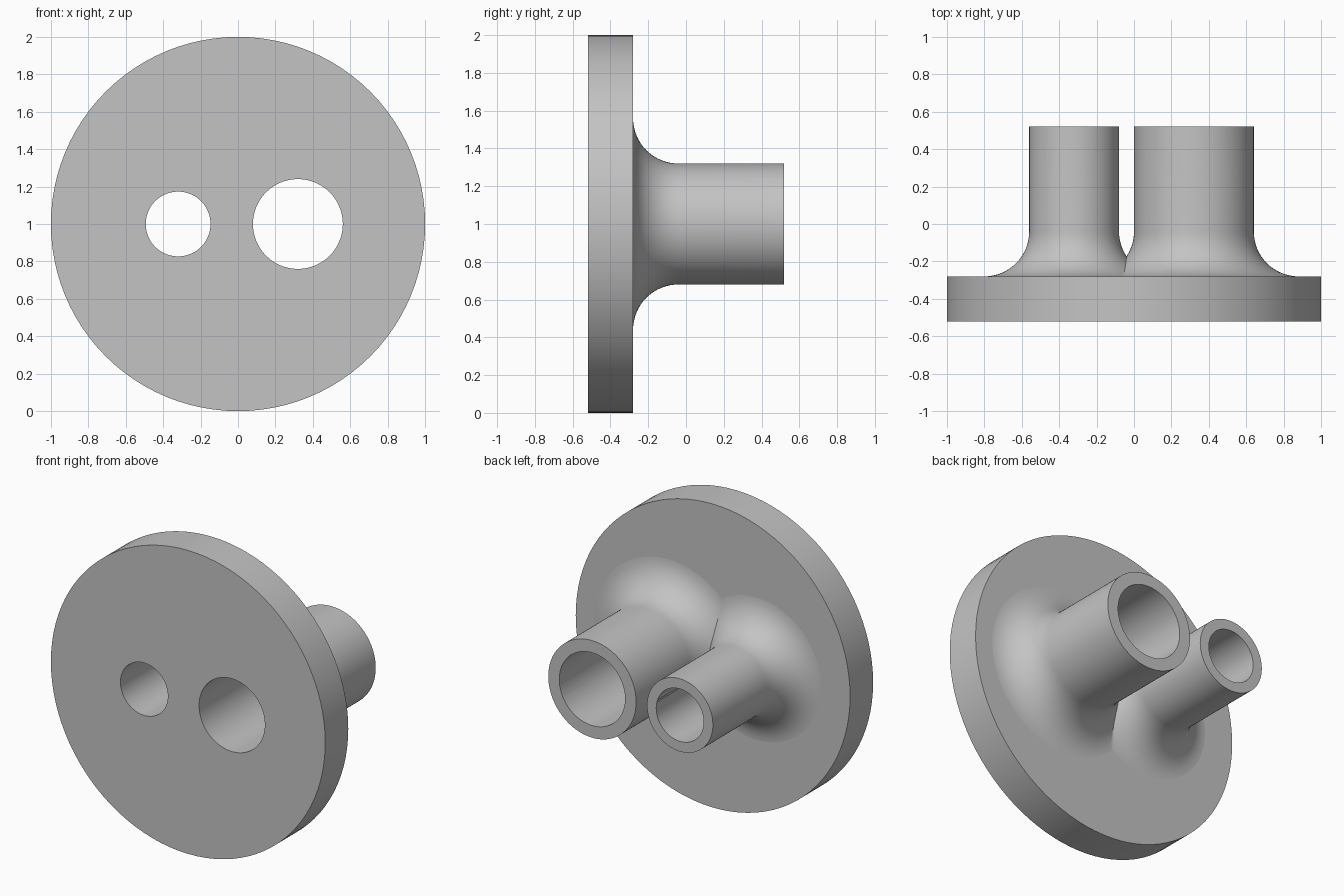
import bpy, bmesh, math
from mathutils import Vector

cube = bpy.data.objects.get("Cube")
if cube:
    bpy.data.objects.remove(cube, do_unlink=True)

BACK, FLANGE_TOP, FRONT = 0.52, -0.28, -0.52
FILLET = 0.24
SEGMENTS = 96

grey = bpy.data.materials.new("plain grey")
grey.use_nodes = True
colour = (0.55, 0.55, 0.55, 1)
grey.diffuse_color = colour
grey.node_tree.nodes["Principled BSDF"].inputs["Base Color"].default_value = colour


def lathe(name, x, profile):
    """Spin a (radius, y) profile around the y axis through (x, 0, 1)."""
    bm = bmesh.new()
    verts = [bm.verts.new((x + r, y, 1)) for r, y in profile]
    edges = [bm.edges.new(pair) for pair in zip(verts, verts[1:])]
    bmesh.ops.spin(bm, geom=verts + edges, cent=(x, 0, 1), axis=(0, 1, 0),
                   angle=math.tau, steps=SEGMENTS, use_duplicate=False)
    bmesh.ops.remove_doubles(bm, verts=bm.verts, dist=1e-5)
    bmesh.ops.recalc_face_normals(bm, faces=bm.faces)
    mesh = bpy.data.meshes.new(name)
    bm.to_mesh(mesh)
    bm.free()
    mesh.materials.append(grey)
    obj = bpy.data.objects.new(name, mesh)
    bpy.context.collection.objects.link(obj)
    return obj


def rod(name, x, radius, y0, y1):
    return lathe(name, x, [(0, y0), (radius, y0), (radius, y1), (0, y1)])


def filleted_tube(name, x, radius):
    """Solid tube body that flares into the flange with a quarter-round."""
    flare = []
    for i in range(17):
        a = math.pi / 2 * i / 16
        flare.append((radius + FILLET * (1 - math.cos(a)),
                      FLANGE_TOP + FILLET * (1 - math.sin(a))))
    flare[-1] = (radius + FILLET, FLANGE_TOP - 0.001)
    rim = radius + FILLET
    return lathe(name, x, [(0, BACK), (radius, BACK)] + flare
                 + [(rim, -0.4), (0, -0.4)])


def combine(target, tool, operation):
    tool.hide_render = True
    mod = target.modifiers.new(operation.title(), 'BOOLEAN')
    mod.operation, mod.solver, mod.object = operation, 'EXACT', tool
    bpy.context.view_layer.objects.active = target
    bpy.ops.object.modifier_apply(modifier=mod.name)
    bpy.data.objects.remove(tool, do_unlink=True)


# Round flange joined with both tubes, then bored through
body = rod("flange_with_tubes", 0, 1.0, FRONT, FLANGE_TOP)
tubes = [("small", -0.32, 0.24, 0.173), ("large", 0.32, 0.32, 0.24)]
for label, x, outer, bore in tubes:
    combine(body, filleted_tube(label + "_tube", x, outer), 'UNION')
for label, x, outer, bore in tubes:
    combine(body, rod(label + "_bore", x, bore, -0.7, 0.7), 'DIFFERENCE')

# Smooth round walls, flat end faces
bpy.ops.object.select_all(action='DESELECT')
body.select_set(True)
bpy.context.view_layer.objects.active = body
bpy.ops.object.shade_smooth_by_angle(angle=math.radians(30))
for face in body.data.polygons:
    if abs(face.normal.y) > 0.9999:
        face.use_smooth = False
